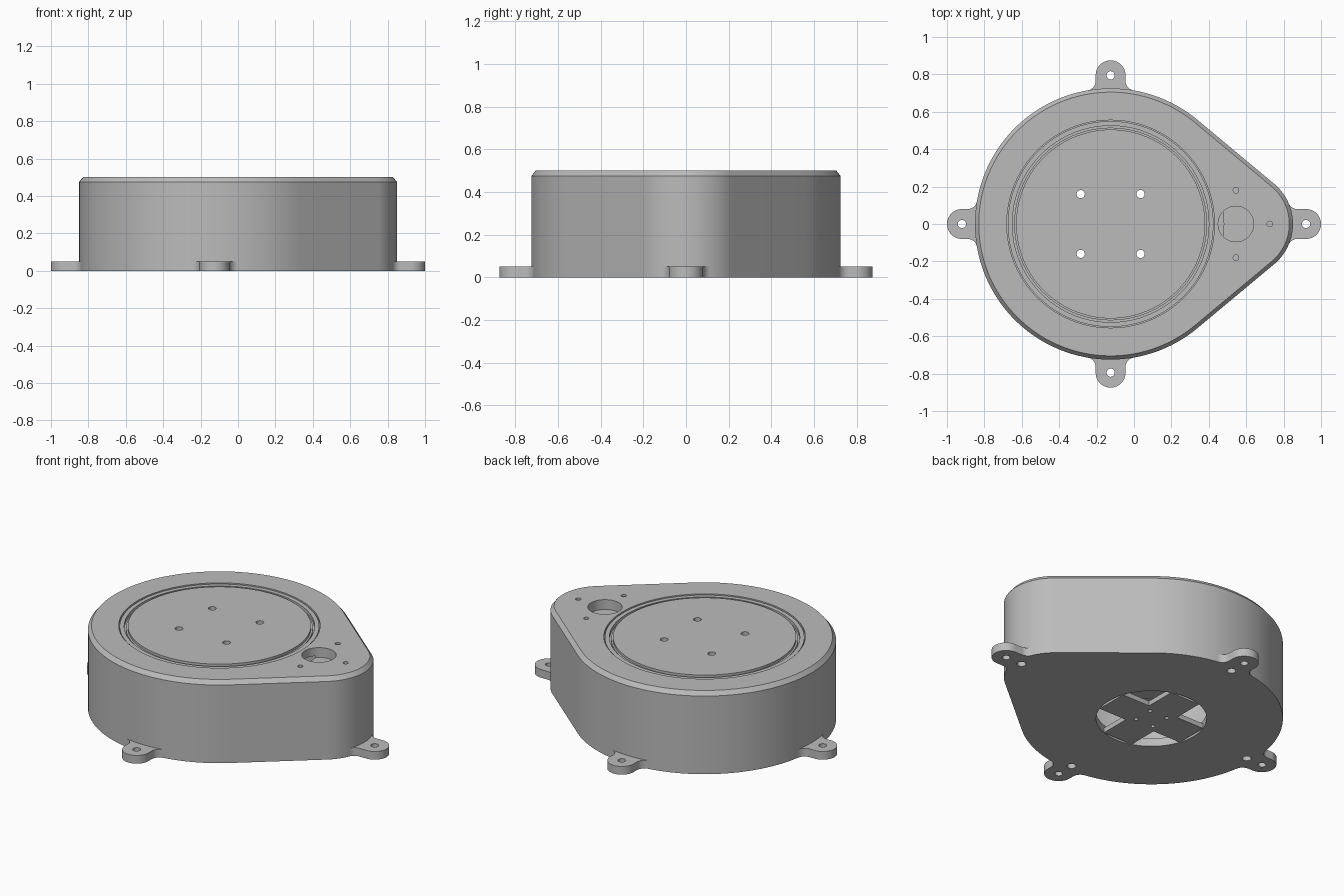
import bpy, bmesh, math
from math import pi, sin, cos, radians

if "Cube" in bpy.data.objects:
    bpy.data.objects.remove(bpy.data.objects["Cube"], do_unlink=True)

grey = bpy.data.materials.new("matte grey")
grey.use_nodes = True
grey.diffuse_color = (0.5, 0.5, 0.5, 1)
grey.node_tree.nodes["Principled BSDF"].inputs["Base Color"].default_value = grey.diffuse_color

AXIS = -0.125          # centre of the large round end
BIG, SMALL = 0.725, 0.28
TIP = 0.57             # centre of the small round end


def finish(bm, name):
    bmesh.ops.recalc_face_normals(bm, faces=bm.faces)
    mesh = bpy.data.meshes.new(name)
    bm.to_mesh(mesh)
    bm.free()
    mesh.materials.append(grey)
    obj = bpy.data.objects.new(name, mesh)
    bpy.context.collection.objects.link(obj)
    return obj


def arc(cx, cy, r, start, end, n):
    return [(cx + r * cos(start + (end - start) * i / n),
             cy + r * sin(start + (end - start) * i / n)) for i in range(n + 1)]


def loft(name, layers):
    """Solid through matching outlines, given as (points, z)."""
    bm = bmesh.new()
    rings = [[bm.verts.new((x, y, z)) for x, y in pts] for pts, z in layers]
    for low, high in zip(rings, rings[1:]):
        for i in range(len(low)):
            j = (i + 1) % len(low)
            bm.faces.new((low[i], low[j], high[j], high[i]))
    bm.faces.new(rings[0][::-1])
    bm.faces.new(rings[-1])
    return finish(bm, name)


def cylinder(x, y, r, z0, z1, n=32):
    pts = arc(x, y, r, 0, 2 * pi, n)[:-1]
    return loft("cutter", [(pts, z0), (pts, z1)])


def cut(obj, *cutters):
    for tool in cutters:
        tool.hide_render = True
        mod = obj.modifiers.new("cut", "BOOLEAN")
        mod.operation, mod.solver, mod.object = "DIFFERENCE", "EXACT", tool
        bpy.context.view_layer.objects.active = obj
        bpy.ops.object.modifier_apply(modifier=mod.name)
        bpy.data.objects.remove(tool, do_unlink=True)


def smooth(obj):
    bpy.ops.object.select_all(action="DESELECT")
    obj.select_set(True)
    bpy.context.view_layer.objects.active = obj
    bpy.ops.object.shade_smooth_by_angle(angle=radians(30))


def teardrop(inset):
    """Two round ends joined by their common tangents."""
    a = math.acos((BIG - SMALL) / (TIP - AXIS))
    return (arc(AXIS, 0, BIG - inset, a, 2 * pi - a, 96)
            + arc(TIP, 0, SMALL - inset, -a, a, 36))


# Housing: chamfered shell with a round chamber and openings above and below
housing = loft("housing", [(teardrop(0), 0), (teardrop(0), 0.475), (teardrop(0.02), 0.5)])
cut(housing,
    cylinder(AXIS, 0, 0.605, 0.05, 0.45, 96),
    cylinder(AXIS, 0, 0.305, -0.1, 0.2, 96),
    cylinder(AXIS, 0, 0.555, 0.4, 0.6, 128),
    cylinder(0.545, 0, 0.095, 0.44, 0.6, 48))
for x, y in ((0.545, 0.18), (0.545, -0.18), (0.725, 0)):
    cut(housing, cylinder(x, y, 0.015, 0.42, 0.6, 20))

# Screw recesses in the underside
for x, y in ((AXIS, 0.685), (AXIS, -0.685), (AXIS - 0.685, 0), (0.81, 0)):
    cut(housing, cylinder(x, y, 0.025, -0.1, 0.06, 24))
smooth(housing)


def mounting_tab(name, cx, radius, reach, angle):
    """Rounded ear with filleted roots, reaching out from a round end."""
    half, fillet = 0.08, 0.05
    v = half + fillet
    u = math.sqrt((radius + fillet) ** 2 - v * v)
    root = math.atan2(v, u)
    side = arc(u, -v, fillet, pi - root, pi / 2, 10)
    pts = side + arc(reach, 0, half, -pi / 2, pi / 2, 24)
    pts += [(x, -y) for x, y in reversed(side)]
    pts += arc(0, 0, radius - 0.003, root, -root, 12)
    c, s = cos(angle), sin(angle)
    pts = [(cx + x * c - y * s, x * s + y * c) for x, y in pts]
    tab = loft(name, [(pts, 0), (pts, 0.05)])
    cut(tab, cylinder(cx + reach * c, reach * s, 0.022, -0.1, 0.2, 24))
    smooth(tab)


mounting_tab("left_tab", TIP, SMALL, 0.35, 0)
mounting_tab("back_tab", AXIS, BIG, 0.795, pi / 2)
mounting_tab("right_tab", AXIS, BIG, 0.795, pi)
mounting_tab("front_tab", AXIS, BIG, 0.795, -pi / 2)

# Turntable: stepped disc with concentric grooves and four through holes
profile = [(0, 0.45), (0.55, 0.45), (0.55, 0.495), (0.525, 0.495), (0.525, 0.475),
           (0.515, 0.475), (0.515, 0.485), (0.505, 0.485), (0.505, 0.5), (0, 0.5)]
layers = [(arc(AXIS, 0, r, 0, 2 * pi, 128)[:-1], z) for r, z in profile if r > 0]
turntable = loft("turntable", layers)
for x in (-0.16, 0.16):
    for y in (-0.16, 0.16):
        cut(turntable, cylinder(AXIS + x, y, 0.022, 0.3, 0.6, 24))
smooth(turntable)

# Cross-shaped bracket spanning the lower opening
w, e = 0.1, 0.288
quarter = [(e, -w), (e, w), (w, w)]
cross = []
for k in range(4):
    c, s = round(cos(k * pi / 2)), round(sin(k * pi / 2))
    cross += [(AXIS + x * c - y * s, x * s + y * c) for x, y in quarter]
bracket = loft("cross_bracket", [(cross, 0), (cross, 0.03)])
for x in (-0.06, 0.06):
    for y in (-0.06, 0.06):
        cut(bracket, cylinder(AXIS + x, y, 0.012, -0.1, 0.1, 16))
smooth(bracket)
